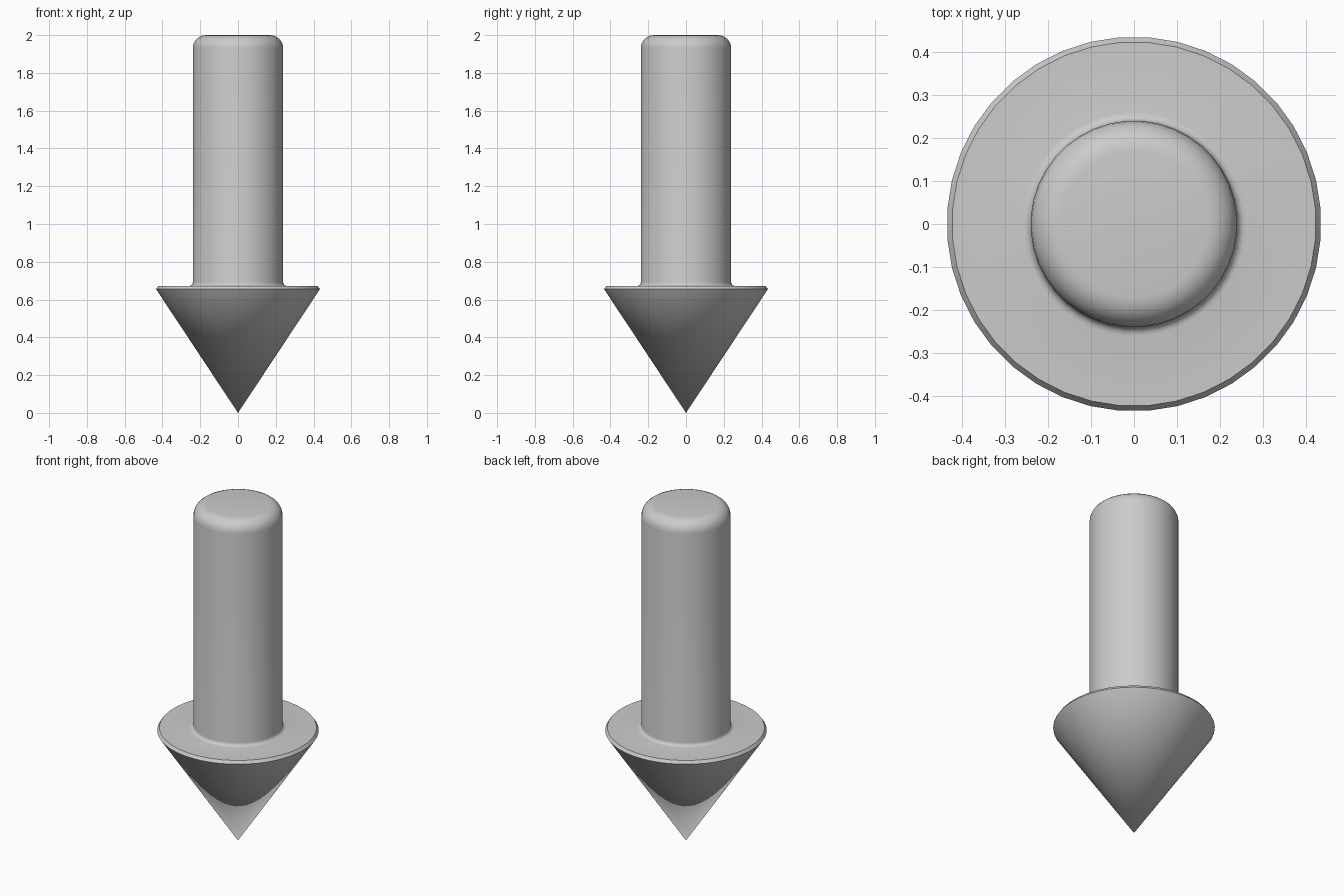
import bpy, bmesh, math

if "Cube" in bpy.data.objects:
    bpy.data.objects.remove(bpy.data.objects["Cube"])

SIDES = 40


def arc(cr, cz, rad, a0, a1, n):
    """Points of a rounded corner in the (radius, height) plane."""
    return [(cr + rad * math.cos(math.radians(a0 + (a1 - a0) * i / n)),
             cz + rad * math.sin(math.radians(a0 + (a1 - a0) * i / n)))
            for i in range(n + 1)]


def lathe(name, profile):
    """Revolve a profile around z; radius 0 makes a pole."""
    bm = bmesh.new()
    rings = []
    for r, z in profile:
        if r == 0:
            rings.append([bm.verts.new((0, 0, z))] * SIDES)
        else:
            rings.append([bm.verts.new((r * math.cos(a), r * math.sin(a), z))
                          for a in (2 * math.pi * (i + 0.5) / SIDES for i in range(SIDES))])
    for lo, hi in zip(rings, rings[1:]):
        for i in range(SIDES):
            j = (i + 1) % SIDES
            corners = list(dict.fromkeys((lo[i], lo[j], hi[j], hi[i])))
            bm.faces.new(corners)
    bm.faces.new(rings[-1])  # flat top cap
    mesh = bpy.data.meshes.new(name)
    bm.to_mesh(mesh)
    bm.free()
    obj = bpy.data.objects.new(name, mesh)
    bpy.context.collection.objects.link(obj)
    bpy.context.view_layer.objects.active = obj
    obj.select_set(True)
    bpy.ops.object.shade_smooth_by_angle(angle=math.radians(30))
    return obj


# Cone tip, bevelled rim, filleted shaft foot and rounded shaft top
profile = [(0, 0), (0.435, 0.655), (0.423, 0.672)]
profile += arc(0.26, 0.692, 0.02, 270, 180, 4)
profile += arc(0.17, 1.93, 0.07, 0, 90, 6)
lathe("down_arrow", profile)
